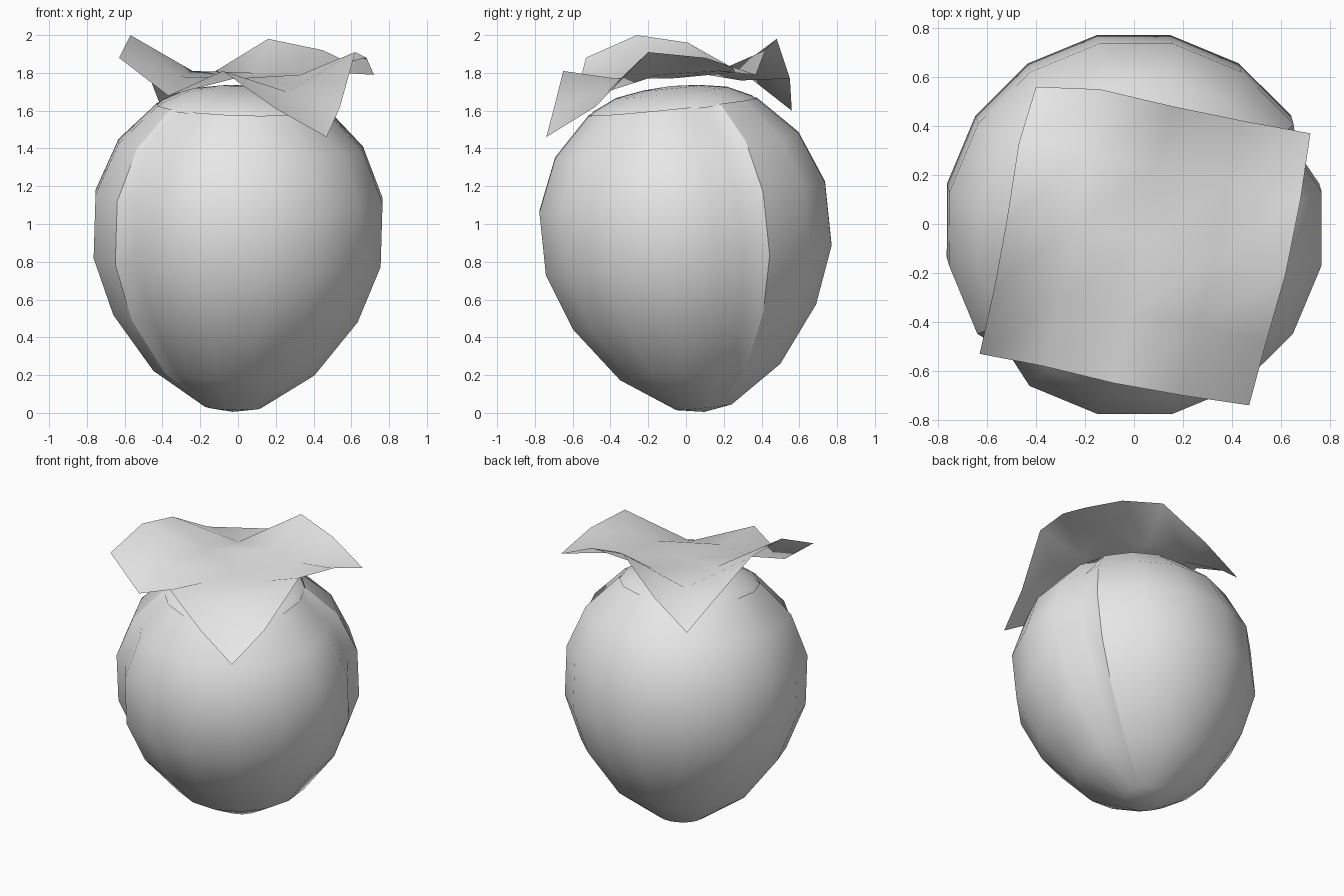
import bpy, bmesh, math
from mathutils import Matrix, Vector

cube = bpy.data.objects.get("Cube")
if cube:
    bpy.data.objects.remove(cube, do_unlink=True)

clay = bpy.data.materials.new("light_grey")
clay.use_nodes = True
clay.diffuse_color = (0.8, 0.8, 0.8, 1)
clay.node_tree.nodes["Principled BSDF"].inputs["Base Color"].default_value = (0.8, 0.8, 0.8, 1)

# The jar leans slightly about its middle
MIDDLE = Vector((0, 0, 0.95))
LEAN = (Matrix.Translation(MIDDLE) @ Matrix.Rotation(0.03, 4, 'Y')
        @ Matrix.Rotation(0.103, 4, 'X') @ Matrix.Translation(-MIDDLE))


def finish(name, bm, lean=False):
    if lean:
        bm.transform(LEAN)
    for f in bm.faces:
        f.smooth = True
    mesh = bpy.data.meshes.new(name)
    bm.to_mesh(mesh)
    bm.free()
    mesh.materials.append(clay)
    obj = bpy.data.objects.new(name, mesh)
    bpy.context.collection.objects.link(obj)
    return obj


def revolve(name, profile, angles, dents=(), seams=(), depth=0.0, pole=None):
    """Lathe a profile; dented columns sink inward, seam columns shade sharp."""
    bm = bmesh.new()
    rings = []
    for i, (r, z) in enumerate(profile):
        ring = []
        for a in angles:
            s = r
            if a in dents:
                s = r * math.cos(math.radians(11.25)) - depth * min(1, i / 2)
            t = math.radians(a)
            ring.append(bm.verts.new((s * math.cos(t), s * math.sin(t), z)))
        rings.append(ring)
    n = len(angles)
    for low, high in zip(rings, rings[1:]):
        for j in range(n):
            k = (j + 1) % n
            bm.faces.new((low[j], low[k], high[k], high[j]))
        for j, a in enumerate(angles):
            if a in seams:
                bm.edges.get((low[j], high[j])).smooth = False
    if pole is not None:
        index, z = pole
        tip = bm.verts.new((0, 0, z))
        ring = rings[index]
        for j in range(n):
            k = (j + 1) % n
            bm.faces.new((ring[k], ring[j], tip) if index == 0 else (ring[j], ring[k], tip))
    return finish(name, bm, lean=True)


# Jar body: sixteen sides plus a sunken column beside each of two seams
sides = [11.25 + 22.5 * i for i in range(16)]
dents = (24.0, 224.0)
seams = (33.75, 213.75)
revolve("jar_body",
        [(0.15, 0.025), (0.435, 0.215), (0.66, 0.51), (0.775, 0.81),
         (0.775, 1.145), (0.66, 1.42), (0.455, 1.625)],
        sorted(sides + list(dents)), dents, seams, 0.035, (0, 0.0))

# Shallow domed lid under the cloth
revolve("jar_lid", [(0.455, 1.615), (0.43, 1.64), (0.3, 1.70), (0.15, 1.725)],
        sides, pole=(3, 1.735))

# Cloth cover: rows run from the back edge to the front edge
cloth_rows = [
    [(-0.40, 0.56, 1.60), (-0.14, 0.55, 1.77), (0.16, 0.48, 1.98), (0.45, 0.42, 1.92), (0.72, 0.37, 1.79)],
    [(-0.47, 0.33, 1.78), (-0.20, 0.29, 1.76), (0.09, 0.24, 1.80), (0.38, 0.17, 1.81), (0.68, 0.10, 1.88)],
    [(-0.52, 0.01, 1.96), (-0.24, -0.01, 1.81), (0.04, -0.08, 1.77), (0.33, -0.14, 1.79), (0.62, -0.20, 1.91)],
    [(-0.57, -0.26, 2.00), (-0.30, -0.31, 1.78), (-0.02, -0.37, 1.77), (0.26, -0.42, 1.70), (0.54, -0.48, 1.62)],
    [(-0.63, -0.53, 1.88), (-0.37, -0.58, 1.68), (-0.08, -0.65, 1.81), (0.20, -0.70, 1.61), (0.47, -0.74, 1.46)],
]
bm = bmesh.new()
grid = [[bm.verts.new(p) for p in row] for row in cloth_rows]
for back, front in zip(grid, grid[1:]):
    for j in range(4):
        bm.faces.new((front[j], front[j + 1], back[j + 1], back[j]))
finish("cloth_cover", bm)
